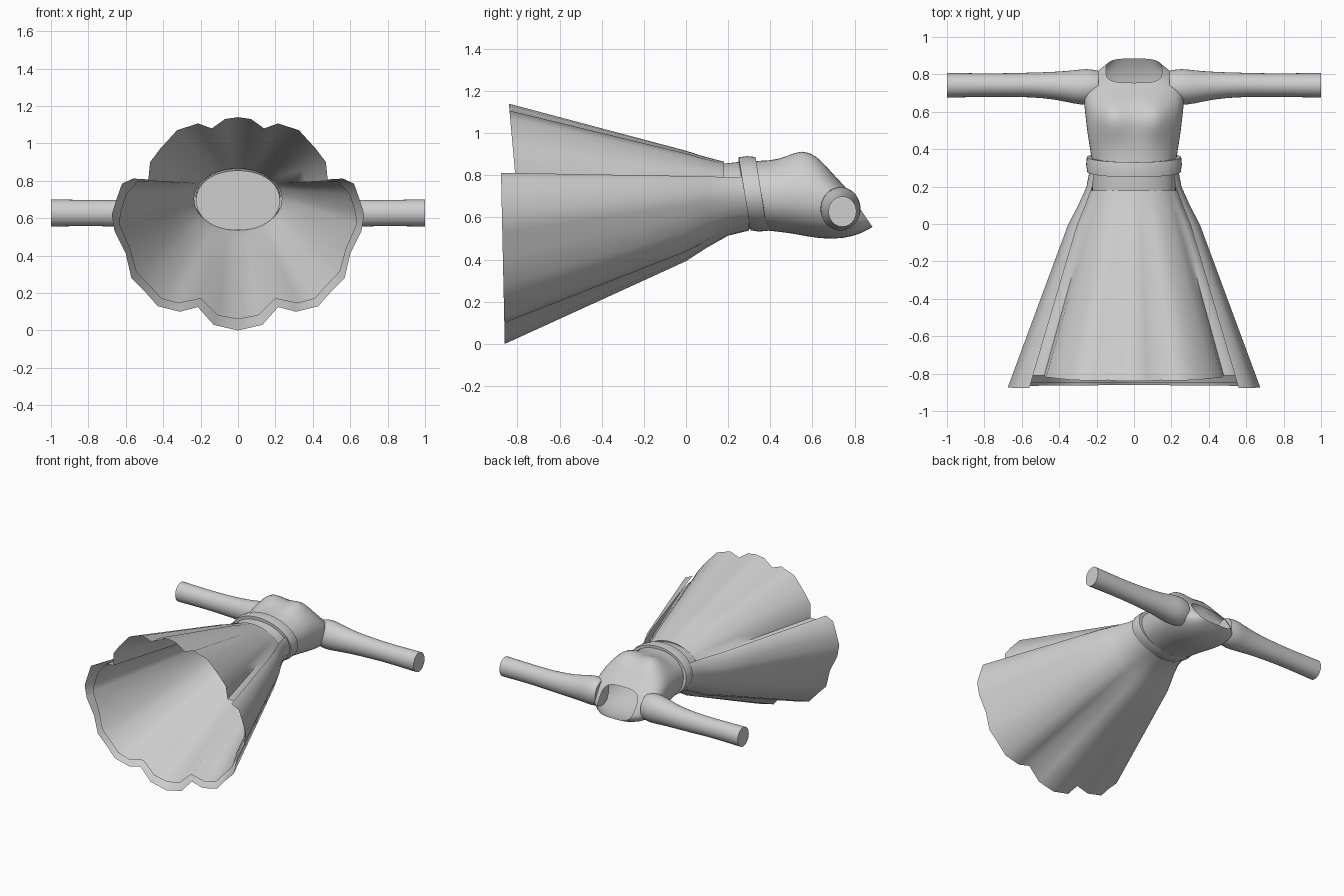
import bpy, bmesh, math
from mathutils import Vector

if "Cube" in bpy.data.objects:
    bpy.data.objects.remove(bpy.data.objects["Cube"])

cloth = bpy.data.materials.new("grey cloth")
cloth.diffuse_color = (0.62, 0.62, 0.62, 1)
cloth.use_nodes = True
cloth.node_tree.nodes["Principled BSDF"].inputs["Base Color"].default_value = cloth.diffuse_color


def loft(name, rings, closed=True, caps=(), subsurf=0, angle=60):
    """Skin a list of rings; caps lists the ring indices to fill."""
    bm = bmesh.new()
    crease = bm.edges.layers.float.new("crease_edge")
    rows = [[bm.verts.new(p) for p in r] for r in rings]
    n = len(rows[0])
    for a, b in zip(rows, rows[1:]):
        for i in range(n if closed else n - 1):
            j = (i + 1) % n
            bm.faces.new((a[i], a[j], b[j], b[i]))
    for c in caps:
        f = bm.faces.new(rows[c])
        for e in f.edges:
            e[crease] = 1.0
    bmesh.ops.recalc_face_normals(bm, faces=bm.faces)
    me = bpy.data.meshes.new(name)
    bm.to_mesh(me)
    bm.free()
    me.materials.append(cloth)
    ob = bpy.data.objects.new(name, me)
    bpy.context.collection.objects.link(ob)
    bpy.ops.object.select_all(action='DESELECT')
    ob.select_set(True)
    bpy.context.view_layer.objects.active = ob
    bpy.ops.object.shade_smooth_by_angle(angle=math.radians(angle))
    if subsurf:
        m = ob.modifiers.new("smooth", 'SUBSURF')
        m.levels = m.render_levels = subsurf
    return ob


def spow(v, e):
    return math.copysign(abs(v) ** e, v)


def angles(n):
    return [2 * math.pi * i / n for i in range(n)]


# Bodice: sections as front (y, z), back (y, z), half width, squareness
sections = [
    ((.17, .855), (.17, .535), .225, .95),
    ((.30, .870), (.30, .550), .220, .95),
    ((.40, .868), (.40, .535), .235, .92),
    ((.48, .885), (.49, .527), .250, .9),
    ((.55, .897), (.58, .508), .258, .9),
    ((.62, .880), (.66, .498), .268, .9),
    ((.68, .825), (.75, .500), .268, .9),
    ((.72, .782), (.83, .522), .235, .8),
    ((.755, .745), (.885, .555), .150, .6),
]
rings = []
for (fy, fz), (by, bz), rx, e in sections:
    ring = []
    for a in angles(40):
        c, s = spow(math.cos(a), e), spow(math.sin(a), e)
        x, y = rx * c, (fy + by) / 2 + s * (fy - by) / 2
        z = (fz + bz) / 2 + s * (fz - bz) / 2
        if s > 0:  # bust
            z += .045 * s * math.exp(-(abs(x) - .12) ** 2 / .006 - (y - .56) ** 2 / .008)
        ring.append((x, y, z))
    rings.append(ring)
loft("bodice", rings, caps=(0,), subsurf=1)

# Sleeves: x, centre y, centre z, half depth in y, half height in z
sleeve = [
    (.19, .735, .640, .085, .095), (.25, .733, .642, .100, .108),
    (.32, .732, .638, .090, .098), (.42, .740, .630, .074, .084),
    (.55, .744, .626, .066, .076), (.70, .743, .627, .063, .070),
    (.85, .742, .628, .064, .071), (1.0, .742, .628, .067, .073),
]
for side, name in ((1, "right_sleeve"), (-1, "left_sleeve")):
    loft(name, [[(side * x, cy + ry * math.cos(a), cz + rz * math.sin(a))
                 for a in angles(24)] for x, cy, cz, ry, rz in sleeve],
         caps=(0, -1), subsurf=1)

# Belt: a thin band, tilted so the front sits lower
belt = []
for dy, rx in ((-.04, .225), (-.04, .250), (0, .256), (.04, .252), (.04, .225)):
    belt.append([(rx * math.cos(a), .318 + dy - .028 * math.sin(a),
                  .712 + (rx - .077) * math.sin(a)) for a in angles(48)])
loft("belt", belt, angle=45)


def skirt(name, half, waist, steps, hem_y, closed):
    """Blend a waist ellipse into a scalloped hem outline."""
    mirrored = [(-x, z) for x, z in half]
    if closed:
        hem = half + mirrored[-2:0:-1]
    else:
        hem = mirrored[:0:-1] + half
    wy, rx, cz, rz = waist
    rings = []
    for y, t in steps:
        ring = []
        for hx, hz in hem:
            a = math.atan2((hz - .55) / .57, hx / .65)
            w = Vector((rx * math.cos(a), 0, cz + rz * math.sin(a)))
            p = w.lerp(Vector((hx, 0, hz)), t)
            p.y = y + (hem_y(hz) - steps[-1][0]) * t
            ring.append(p)
        rings.append(ring)
    loft(name, rings, closed=closed)


# Full inner skirt with the front panel
inner = [(0, .06), (.107, .08), (.20, .17), (.32, .145), (.41, .17), (.49, .257),
         (.545, .315), (.58, .44), (.636, .567), (.63, .63), (.60, .727), (.535, .80),
         (.48, .80), (.47, .90), (.417, .97), (.326, 1.07), (.214, 1.107),
         (.14, 1.08), (.07, 1.13), (0, 1.14)]
skirt("inner_skirt", inner, (.18, .235, .70, .165),
      [(.18, 0), (.09, .085), (0, .19), (-.2, .385), (-.4, .58), (-.62, .795), (-.83, 1)],
      lambda z: -.81 - min(.04, .09 * abs(z - .8)), True)

# Overskirt, open at the front
outer = [(0, 0), (.13, .03), (.215, .125), (.31, .10), (.43, .13), (.50, .21),
         (.57, .28), (.60, .41), (.66, .53), (.675, .62), (.65, .70), (.62, .785),
         (.56, .812)]
skirt("overskirt", outer, (.30, .235, .71, .172),
      [(.30, 0), (.2, .045), (.1, .15), (0, .27), (-.2, .44), (-.4, .61), (-.63, .805), (-.86, 1)],
      lambda z: -.86 - .022 * z, False)
